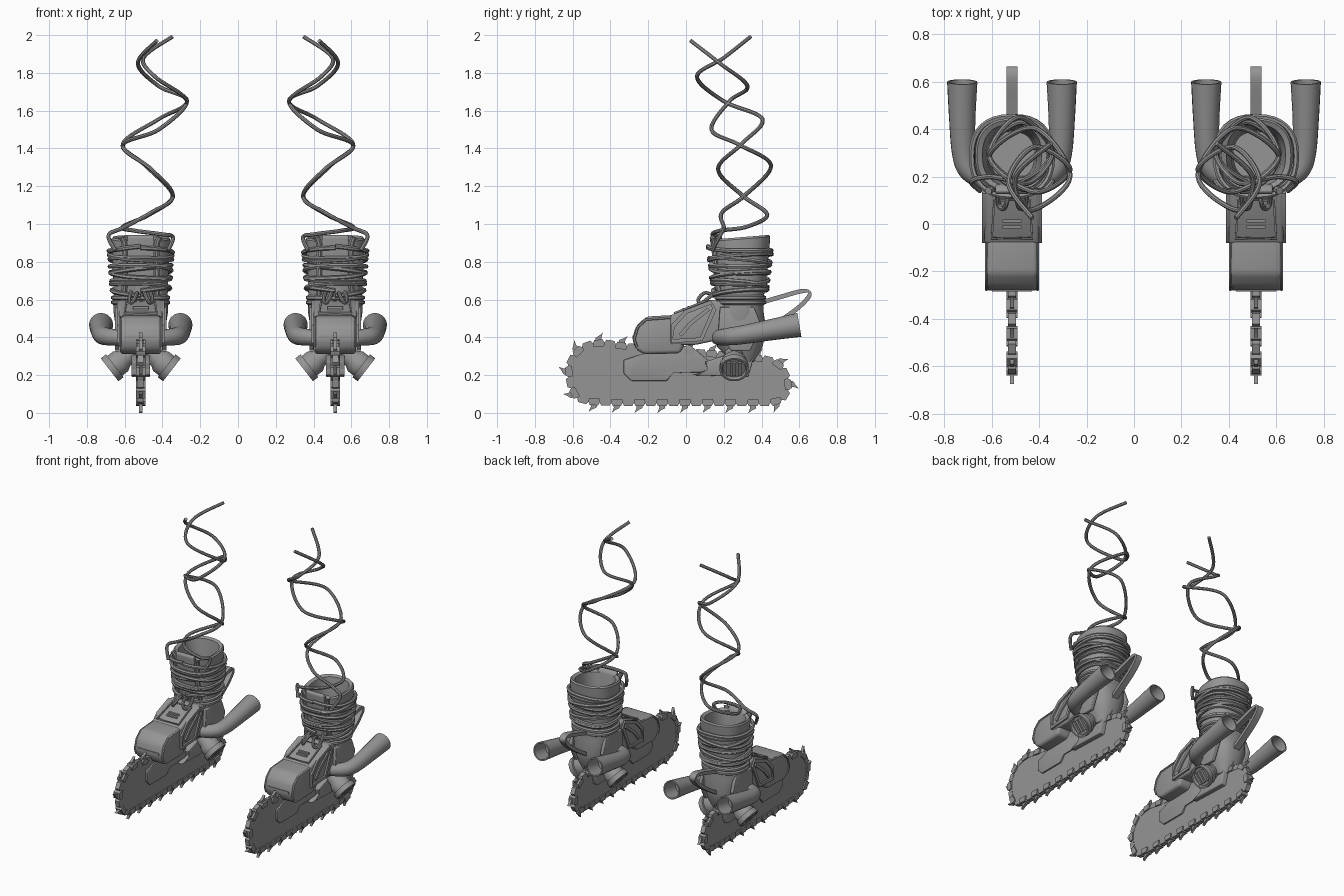
import bpy, bmesh, math
from mathutils import Vector

if "Cube" in bpy.data.objects:
    bpy.data.objects.remove(bpy.data.objects["Cube"], do_unlink=True)

CX = 0.515  # half the distance between the two boots

grey = bpy.data.materials.new("plain grey")
grey.use_nodes = True
COLOUR = (0.3, 0.3, 0.3, 1)
grey.diffuse_color = COLOUR
grey.node_tree.nodes["Principled BSDF"].inputs["Base Color"].default_value = COLOUR


def finish(name, bm):
    """Turn a bmesh into an object mirrored to the other boot."""
    bmesh.ops.translate(bm, vec=(CX, 0, 0), verts=bm.verts)
    bmesh.ops.recalc_face_normals(bm, faces=bm.faces)
    for f in bm.faces:
        f.smooth = True
    for e in bm.edges:
        e.smooth = e.calc_face_angle(0) < 0.6
    mesh = bpy.data.meshes.new(name)
    bm.to_mesh(mesh)
    bm.free()
    mesh.materials.append(grey)
    ob = bpy.data.objects.new(name, mesh)
    bpy.context.collection.objects.link(ob)
    ob.modifiers.new("Other boot", "MIRROR")


def spline(pts, n=8, closed=False):
    """Catmull-Rom curve through points of any dimension."""
    p = [Vector(q) for q in pts]
    k = len(p)
    get = (lambda i: p[i % k]) if closed else (lambda i: p[min(max(i, 0), k - 1)])
    out = []
    for i in range(k if closed else k - 1):
        a, b, c, d = (get(i + j) for j in (-1, 0, 1, 2))
        for s in range(n):
            t = s / n
            out.append(0.5 * (2 * b + (c - a) * t + (2 * a - 5 * b + 4 * c - d) * t * t
                              + (3 * b - a - 3 * c + d) * t ** 3))
    return out if closed else out + [p[-1]]


def bridge(bm, rings, closed=False):
    pairs = list(zip(rings, rings[1:])) + ([(rings[-1], rings[0])] if closed else [])
    for a, b in pairs:
        for j in range(len(a)):
            k = (j + 1) % len(a)
            bm.faces.new((a[j], a[k], b[k], b[j]))
    if not closed:
        bm.faces.new(rings[0][::-1])
        bm.faces.new(rings[-1])


def tube(bm, path, radius=0.012, sides=8, closed=False, hollow=0):
    """Sweep a round or square section; a 4th coordinate overrides the radius."""
    path = [Vector(p) for p in path]
    k = len(path)
    rings, n = [], None

    def ring(c, r, u, v):
        angles = [math.tau * (j + 0.5) / sides for j in range(sides)]
        return [bm.verts.new(c + (u * math.cos(a) + v * math.sin(a)) * r) for a in angles]

    for i, p in enumerate(path):
        nxt = path[(i + 1) % k] if closed else path[min(i + 1, k - 1)]
        prv = path[i - 1] if closed else path[max(i - 1, 0)]
        t = (nxt.to_3d() - prv.to_3d()).normalized()
        if n is None:
            n = Vector((0, 1, 0)) if abs(t.x) > 0.7 else Vector((1, 0, 0))
        n = (n - t * n.dot(t)).normalized()
        r = p[3] if len(p) == 4 else radius
        c, m = p.to_3d(), t.cross(n)
        rings.append(ring(c, r, n, m))
    if hollow:
        rings.append(ring(c, r * 0.86, n, m))
        rings.append(ring(c - t * hollow, r * 0.78, n, m))
    bridge(bm, rings, closed)


def prism(bm, profile, w, bevel=0, x=0):
    """Extrude a (y, z) outline sideways to half width w."""
    a, b = ([bm.verts.new((x + s * w, y, z)) for y, z in profile] for s in (-1, 1))
    first = len(bm.faces)
    bridge(bm, [a, b])
    if bevel:
        edges = list({e for v in a + b for e in v.link_edges})
        bmesh.ops.bevel(bm, geom=edges, offset=bevel, segments=3, profile=0.5,
                        affect="EDGES", clamp_overlap=True)


def oval(a, rx, ry, power=2.4):
    c, s = math.cos(a), math.sin(a)
    f = lambda v: math.copysign(abs(v) ** (2 / power), v)
    return rx * f(c), ry * f(s)


def part(name, builder, *args, **kw):
    bm = bmesh.new()
    builder(bm, *args, **kw)
    finish(name, bm)


# Guide bar
outline = spline([(-.62, .22), (-.6, .12), (-.53, .065), (-.3, .055), (.1, .055), (.42, .055),
                  (.51, .08), (.54, .15), (.51, .235), (.44, .28), (.28, .3), (0, .325),
                  (-.3, .35), (-.44, .37), (-.54, .35), (-.6, .29)], 8, True)
part("guide_bar", prism, [tuple(p) for p in outline], 0.014)

# Chain: links evenly spaced along the bar edge, a hooked tooth on every second one
LINK = [(-.028, -.018), (.028, -.018), (.031, 0), (.022, .018), (-.022, .018), (-.031, 0)]
TOOTH = [(-.018, .01), (.018, .01), (.014, .03), (-.006, .04), (-.026, .055), (-.016, .028)]
bm = bmesh.new()
loop = outline + [outline[0]]
lengths = [(b - a).length for a, b in zip(loop, loop[1:])]
COUNT = 44
step, i, done = sum(lengths) / COUNT, 0, 0
for link in range(COUNT):
    while done + lengths[i] < link * step:
        done += lengths[i]
        i += 1
    t = (loop[i + 1] - loop[i]).normalized()
    p = loop[i] + t * (link * step - done)
    out = Vector((t.y, -t.x))
    place = lambda shape: [tuple(p + t * a + out * b) for a, b in shape]
    prism(bm, place(LINK), 0.016 if link % 2 else 0.024)
    if link % 2 == 0:
        prism(bm, place(TOOTH), 0.009)
finish("saw_chain", bm)

# Plates and bracket that hold the bar
part("bar_side_plate", prism, [(-.33, .21), (-.29, .17), (-.1, .17), (-.07, .215), (.115, .215),
                               (.115, .28), (.02, .36), (-.24, .31), (-.33, .28)], 0.024, 0.004)
part("bar_bracket", prism, [(.03, .2), (.33, .19), (.36, .3), (.28, .33), (.1, .27), (.12, .225)],
     0.05, 0.006)

# Motor cowl over the toe
part("motor_cowl", prism, [(-.265, .335), (-.285, .39), (-.265, .46), (-.21, .51), (-.03, .52),
                           (.02, .42), (-.03, .315), (-.22, .31)], 0.11, 0.02)
bm = bmesh.new()
for s in (-1, 1):
    tube(bm, [(s * .108, y, z) for y, z in
              ((-.26, .35), (-.275, .39), (-.255, .455), (-.21, .495), (-.08, .505))], 0.008, 6)
tube(bm, [(x, -.276, .4) for x in (-.085, .085)], 0.012, 4)
finish("cowl_trim", bm)

# Instep housing between the cowl and the ankle
part("instep_housing", prism, [(-.085, .36), (-.085, .515), (.13, .6), (.24, .58), (.24, .4),
                               (.05, .36)], 0.115, 0.014)
bm = bmesh.new()
top = lambda y: 0.549 + 0.395 * y
for y in (-.012, .012):
    prism(bm, [(y - .006, top(y)), (y + .006, top(y)), (y + .006, top(y) + .012),
               (y - .006, top(y) + .01)], 0.04)
tube(bm, [(x, y, top(y) + .003) for x, y in ((-.085, -.06), (.085, -.06), (.075, .1), (-.075, .1))],
     0.008, 4, True)
finish("instep_top_panel", bm)
bm = bmesh.new()
for s in (-1, 1):
    tube(bm, [(s * .115, y, z) for y, z in
              ((-.075, .38), (-.07, .46), (0, .535), (.13, .585), (.15, .55), (.08, .39))],
         0.016, 4, True)
    tube(bm, [(s * .115, y, z) for y, z in ((-.03, .41), (.02, .47), (.12, .55))], 0.014, 4)
finish("instep_side_frames", bm)

# Boot: ankle, shaft and hollow inside, as stacked ovals of (z, centre y, half depth, half width)
bm = bmesh.new()
rings = []
for z, yc, ry, rx in ((.27, .3, .06, .06), (.35, .285, .12, .1), (.44, .285, .14, .13),
                      (.54, .285, .125, .145), (.6, .288, .122, .142), (.7, .29, .135, .145),
                      (.88, .29, .152, .155), (.92, .29, .156, .155), (.93, .29, .148, .147),
                      (.92, .29, .13, .125), (.8, .29, .11, .105), (.65, .29, .1, .095)):
    rings.append([])
    for k in range(40):
        x, y = oval(math.tau * k / 40, rx, ry)
        rings[-1].append(bm.verts.new((x, yc + y, z + (0.012 * y / ry if z > .9 else 0))))
bridge(bm, rings)
finish("boot_shaft", bm)
bm = bmesh.new()
collar = [oval(math.tau * k / 40, .145, .126) for k in range(40)]
for z in (.585, .61):
    tube(bm, [(x, .287 + y, z) for x, y in collar], 0.013, 6, True)
finish("ankle_collar", bm)
part("boot_tongue", prism, [(.17, .58), (.15, .75), (.125, .93), (.14, .945), (.165, .92),
                            (.19, .75), (.21, .58)], 0.07, 0.008)
bm = bmesh.new()
for s in (-1, 1):
    tube(bm, spline([(s * .09, .19, .6), (s * .085, .165, .7), (s * .085, .15, .88),
                     (s * .1, .14, .93)]), 0.016, 8)
finish("eyelet_flaps", bm)

# Ankle side guards
bm = bmesh.new()
for s in (-1, 1):
    prism(bm, [(.18, .56), (.36, .56), (.4, .46), (.34, .33), (.24, .33), (.17, .42)],
          0.012, 0.005, s * .125)
finish("ankle_guards", bm)

# Laces wound round the shaft in both directions
bm = bmesh.new()
for hand, turns, low in ((1, 5, .63), (-1, 4, .645)):
    path = []
    for k in range(turns * 32 + 1):
        u = k / (turns * 32)
        a = -math.pi / 2 + hand * math.tau * turns * u
        x, y = oval(a, .153 + .018 * u, .142 + .028 * u)
        path.append((x, .286 + y, low + .235 * u + .009 * math.sin(a * 1.5 + hand)))
    tube(bm, path, 0.012, 6)
finish("wound_laces", bm)

# Two loose lace ends twisting upwards
cords = {
    "rising_lace_a": [(.35, .34, 1.99), (.5, .2, 1.88), (.44, .058, 1.78), (.27, .2, 1.65),
                      (.42, .405, 1.555), (.61, .29, 1.42), (.46, .17, 1.29), (.345, .3, 1.15),
                      (.47, .43, 1.05), (.61, .32, .985), (.55, .18, .965), (.4, .14, .945),
                      (.345, .18, .93), (.37, .15, .86)],
    "rising_lace_b": [(.43, .025, 1.97), (.53, .18, 1.85), (.42, .325, 1.73), (.27, .23, 1.65),
                      (.42, .135, 1.5), (.61, .28, 1.42), (.49, .45, 1.31), (.345, .31, 1.15),
                      (.46, .19, 1.06), (.61, .2, .98), (.685, .18, .94), (.65, .14, .86)]}
for name, pts in cords.items():
    part(name, tube, spline([(x - CX, y, z) for x, y, z in pts], 10), 0.011, 8)

# Small lace loops over the instep
bm = bmesh.new()
for s in (-1, 1):
    tube(bm, spline([(s * .02, .16, .62), (s * .02, .1, .635), (s * .035, .065, .6),
                     (s * .055, .08, .58), (s * .06, .12, .61), (s * .05, .16, .64)]), 0.01, 8)
finish("lace_loops", bm)

# Exhaust pipes sweeping back, open at the end
bm = bmesh.new()
for s in (-1, 1):
    tube(bm, spline([(s * x, y, z, r) for x, y, z, r in
                     ((.07, .17, .4, .04), (.13, .19, .4, .043), (.185, .235, .405, .047),
                      (.205, .31, .415, .05), (.21, .45, .44, .056), (.21, .6, .466, .064))]),
         sides=20, hollow=0.12)
finish("exhaust_pipes", bm)

# Round vents at the heel, pointing out and down
bm = bmesh.new()
for s in (-1, 1):
    axis, across = Vector((s * .79, 0, -.61)), Vector((s * .61, 0, .79))
    mid = Vector((s * .165, .255, .228))
    tube(bm, [(*(mid + axis * d), r) for d, r in
              ((-.17, .05), (-.1, .05), (-.075, .066), (-.035, .066), (-.035, .077), (0, .077))],
         sides=24, hollow=0.015)
    for off in (-.03, 0, .03):
        base = mid + Vector((0, off, 0)) - axis * 0.01
        tube(bm, [base - across * .042, base + across * .042], 0.014, 4)
finish("heel_vents", bm)

# Flat pull handle behind the ankle
path = spline([(.38, .585), (.5, .62), (.61, .65), (.655, .64), (.65, .605), (.57, .53),
               (.4, .42)], 6)
inner = []
for i, p in enumerate(path):
    t = (path[min(i + 1, len(path) - 1)] - path[max(i - 1, 0)]).normalized()
    inner.append(p + Vector((t.y, -t.x)) * 0.018)
    path[i] = p - Vector((t.y, -t.x)) * 0.006
part("rear_handle", prism, [tuple(p) for p in path + inner[::-1]], 0.023)
